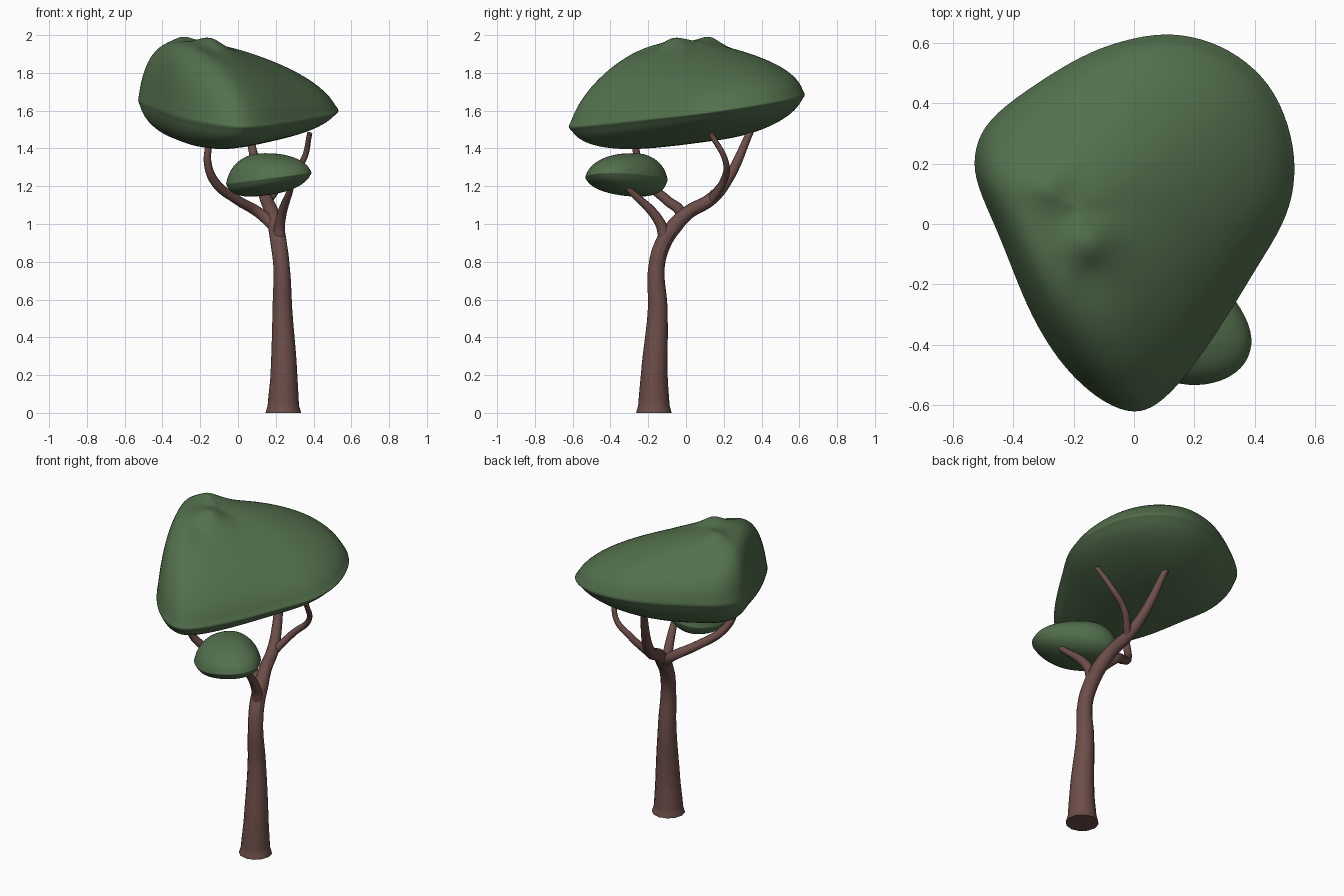
import bpy
import bmesh
from math import exp
from mathutils import Vector

cube = bpy.data.objects.get("Cube")
if cube:
    bpy.data.objects.remove(cube, do_unlink=True)


def make_material(name, color):
    mat = bpy.data.materials.new(name)
    mat.use_nodes = True
    mat.diffuse_color = (*color, 1)
    mat.node_tree.nodes["Principled BSDF"].inputs["Base Color"].default_value = (*color, 1)
    return mat


bark = make_material("bark_brown", (0.15, 0.075, 0.065))
leaf = make_material("leaf_green", (0.085, 0.16, 0.073))


def limb(name, points):
    """Tapered round tube through (x, y, z, radius) points, turned into a mesh."""
    curve = bpy.data.curves.new(name, "CURVE")
    curve.dimensions = "3D"
    curve.bevel_depth = 1
    curve.bevel_resolution = 4
    curve.resolution_u = 8
    curve.use_fill_caps = True
    spline = curve.splines.new("BEZIER")
    spline.bezier_points.add(len(points) - 1)
    for knot, (x, y, z, radius) in zip(spline.bezier_points, points):
        knot.co = (x, y, z)
        knot.radius = radius
        knot.handle_left_type = knot.handle_right_type = "AUTO"
    helper = bpy.data.objects.new(name + "_path", curve)
    bpy.context.collection.objects.link(helper)
    graph = bpy.context.evaluated_depsgraph_get()
    mesh = bpy.data.meshes.new_from_object(helper.evaluated_get(graph))
    bpy.data.objects.remove(helper, do_unlink=True)
    mesh.materials.clear()
    mesh.materials.append(bark)
    obj = bpy.data.objects.new(name, mesh)
    bpy.context.collection.objects.link(obj)
    bpy.ops.object.select_all(action="DESELECT")
    obj.select_set(True)
    bpy.context.view_layer.objects.active = obj
    bpy.ops.object.shade_smooth_by_angle()


def canopy(name, outline, rim, top, bottom, apex, profile, bumps=()):
    """Rounded leaf mass: rings shrink from the outline to the apex above and below."""
    apex = Vector(apex)
    bm = bmesh.new()

    def ring(s, upper):
        verts = []
        for corner in outline:
            edge = Vector(corner)
            p = apex.lerp(edge, s)
            z = rim(*edge)
            if upper:
                power, fullness = profile((edge - apex).normalized())
                z += (top - z) * max(0, 1 - s ** power) ** fullness
                z += sum(h * exp(-((p.x - x) ** 2 + (p.y - y) ** 2) / w ** 2) for x, y, h, w in bumps)
            else:
                z += (bottom(*p) - z) * (1 - s ** 3) ** 0.6
            verts.append(bm.verts.new((p.x, p.y, z)))
        return verts

    upper = [ring(s, True) for s in (0.1, 0.2, 0.3, 0.4, 0.55, 0.7, 0.82, 0.91, 0.97, 0.995)]
    lower = [ring(s, False) for s in (0.995, 0.96, 0.9, 0.8, 0.6, 0.3)]
    rings = upper + [ring(1.02, True)] + lower
    for a, b in zip(rings, rings[1:]):
        for i in range(len(outline)):
            bm.faces.new((a[i - 1], b[i - 1], b[i], a[i]))
    bm.faces.new(rings[0])
    bm.faces.new(rings[-1])
    bmesh.ops.recalc_face_normals(bm, faces=bm.faces)
    mesh = bpy.data.meshes.new(name)
    bm.to_mesh(mesh)
    bm.free()
    mesh.shade_smooth()
    mesh.materials.append(leaf)
    obj = bpy.data.objects.new(name, mesh)
    bpy.context.collection.objects.link(obj)
    smooth = obj.modifiers.new("smooth", "SUBSURF")
    smooth.levels = smooth.render_levels = 2


def large_profile(out):
    """Sheer wall on the right side, full at the back, sloping elsewhere."""
    wall = max(0, -0.9 * out.x - 0.45 * out.y)
    return 1.3 + 0.5 * max(0, -out.y) + 7 * wall ** 2, 0.65 - 0.2 * max(0, out.y)


# Trunk with flared foot, leaning back and running on into the back bough
limb("trunk", [
    (0.24, -0.17, 0, 0.094), (0.24, -0.17, 0.04, 0.083), (0.243, -0.168, 0.2, 0.071),
    (0.235, -0.15, 0.55, 0.052), (0.23, -0.155, 0.78, 0.043), (0.215, -0.12, 0.9, 0.043),
    (0.2, -0.06, 0.99, 0.042), (0.18, 0.01, 1.06, 0.037), (0.15, 0.13, 1.13, 0.034),
    (0.12, 0.21, 1.22, 0.029), (0.05, 0.35, 1.51, 0.018)])

# Branches
limb("left_branch", [
    (0.155, 0.13, 1.12, 0.024), (0.24, 0.2, 1.23, 0.02), (0.34, 0.21, 1.33, 0.016),
    (0.38, 0.13, 1.48, 0.014)])
limb("right_branch", [
    (0.2, -0.06, 0.98, 0.032), (0.11, -0.03, 1.06, 0.029), (0, -0.1, 1.125, 0.026),
    (-0.12, -0.2, 1.22, 0.024), (-0.16, -0.25, 1.32, 0.021), (-0.155, -0.27, 1.43, 0.018)])
limb("front_branch", [
    (0.217, -0.11, 0.91, 0.034), (0.223, -0.14, 1.01, 0.028), (0.28, -0.31, 1.19, 0.016)])

# Large crown, tilted up toward the back
canopy(
    "large_canopy",
    [(0, -0.62), (0.07, -0.6), (0.17, -0.5), (0.3, -0.31), (0.4, -0.14), (0.49, 0),
     (0.525, 0.12), (0.525, 0.25), (0.48, 0.4), (0.4, 0.51), (0.28, 0.59), (0.15, 0.625),
     (0.04, 0.62), (-0.08, 0.59), (-0.2, 0.54), (-0.4, 0.41), (-0.5, 0.32), (-0.53, 0.22),
     (-0.52, 0.13), (-0.45, -0.02), (-0.4, -0.15), (-0.34, -0.3), (-0.25, -0.45),
     (-0.15, -0.55), (-0.07, -0.6)],
    rim=lambda x, y: 1.6 + 0.14 * y - 0.05 * x,
    top=1.965,
    bottom=lambda x, y: 1.415 + 0.12 * y + 0.1 * x * x,
    apex=(-0.2, 0.05),
    profile=large_profile,
    bumps=[(-0.14, -0.07, 0.05, 0.07), (-0.28, 0.15, 0.045, 0.08), (-0.15, -0.17, -0.03, 0.06)])

# Small crown hanging in front
canopy(
    "small_canopy",
    [(0.395, -0.4), (0.375, -0.31), (0.29, -0.19), (0.18, -0.11), (0.08, -0.09), (0, -0.13),
     (-0.06, -0.22), (-0.065, -0.32), (-0.02, -0.41), (0.06, -0.49), (0.15, -0.535),
     (0.27, -0.53), (0.36, -0.48)],
    rim=lambda x, y: 1.22 + 0.13 * x,
    top=1.375,
    bottom=lambda x, y: 1.12 + 0.11 * x - 0.05 * y,
    apex=(0.14, -0.28),
    profile=lambda out: (2.3, 0.55))
